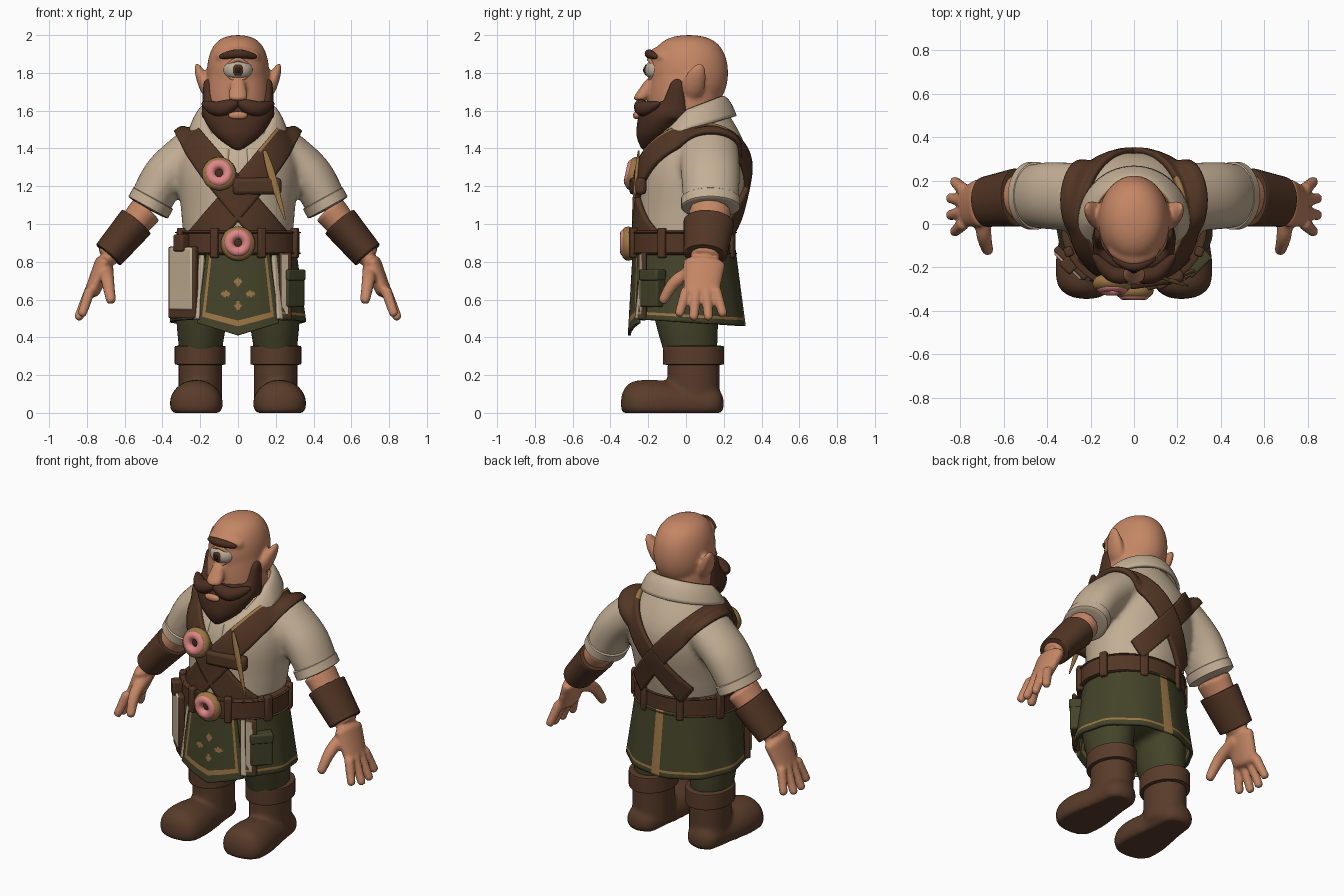
import bpy, bmesh, math
from math import sin, cos, pi, sqrt, radians
from mathutils import Vector
from mathutils.bvhtree import BVHTree

if "Cube" in bpy.data.objects:
    bpy.data.objects.remove(bpy.data.objects["Cube"])

UP, BACK, SIDE = Vector((0, 0, 1)), Vector((0, 1, 0)), Vector((1, 0, 0))
made = []


def material(name, red, green, blue):
    m = bpy.data.materials.new(name)
    m.use_nodes = True
    m.diffuse_color = (red, green, blue, 1)
    bsdf = m.node_tree.nodes["Principled BSDF"]
    bsdf.inputs["Base Color"].default_value = m.diffuse_color
    return m


SKIN = material("skin", .56, .24, .13)
CLOTH = material("cream cloth", .55, .43, .3)
LEATHER = material("brown leather", .085, .037, .018)
BOOT = material("boot leather", .1, .045, .023)
HAIR = material("dark hair", .07, .028, .015)
GREEN = material("green cloth", .057, .056, .022)
GOLD = material("gold trim", .33, .18, .06)
PINK = material("pink glaze", .72, .24, .23)
EYE = material("eye white", .5, .42, .32)
DARK = material("pupil", .02, .01, .01)


def spline(points, t):
    """Smooth curve through numbers or vectors, t from start to end."""
    last = len(points) - 1
    i = min(int(t * last), last - 1)
    f = t * last - i
    before, start, end, after = (points[max(0, min(last, i + k))] for k in (-1, 0, 1, 2))
    into, out = (end - before) / 2, (after - start) / 2
    bend = (end - start) * 3 - into * 2 - out
    twist = into + out - (end - start) * 2
    return start + into * f + bend * f * f + twist * f * f * f


def tube(path, radii, flat=1, cap=.05, ref=BACK, axis=None, seg=36, rows=24):
    """Skin along a path; flat scales the radius along ref, cap is the rounded share of each end."""
    path = [Vector(p) for p in path]
    verts, faces = [], []
    for i in range(rows + 1):
        t = (1 - cos(pi * i / rows)) / 2
        along = axis or spline(path, min(t + .01, 1)) - spline(path, max(t - .01, 0))
        side = ref.cross(along).normalized()
        across = along.cross(side).normalized()
        end = min(1, min(t, 1 - t) / cap)
        radius = max(spline(radii, t) * sqrt(1 - (1 - end) ** 2), .001)
        for k in range(seg):
            a = 2 * pi * k / seg
            verts.append(spline(path, t) + (side * cos(a) + across * sin(a) * flat) * radius)
    for i in range(rows):
        for k in range(seg):
            j = (k + 1) % seg
            faces.append((i * seg + k, i * seg + j, (i + 1) * seg + j, (i + 1) * seg + k))
    faces += [tuple(range(seg)), tuple(range(rows * seg, (rows + 1) * seg))]
    return verts, faces


def ball(centre, wide, deep, tall):
    c = Vector(centre)
    return tube([c - UP * tall, c + UP * tall], [wide, wide], deep / wide, cap=.5)


def both(geo):
    """A part and its mirror image."""
    return [geo, ([Vector((-v.x, v.y, v.z)) for v in geo[0]], geo[1])]


def build(name, geos, *mats, blend=0, mirror=False):
    """Make one object; blend is the voxel size that fuses its parts."""
    verts, faces = [], []
    for part_verts, part_faces in geos:
        faces += [tuple(i + len(verts) for i in face) for face in part_faces]
        verts += part_verts
    mesh = bpy.data.meshes.new(name)
    mesh.from_pydata(verts, [], faces)
    bm = bmesh.new()
    bm.from_mesh(mesh)
    bmesh.ops.recalc_face_normals(bm, faces=bm.faces)
    bm.to_mesh(mesh)
    bm.free()
    ob = bpy.data.objects.new(name, mesh)
    bpy.context.collection.objects.link(ob)
    for m in mats:
        mesh.materials.append(m)
    if blend:
        fuse = ob.modifiers.new("fuse", 'REMESH')
        fuse.mode, fuse.voxel_size, fuse.use_smooth_shade = 'VOXEL', blend, True
        ob.modifiers.new("soften", 'SMOOTH').iterations = 5
    if mirror:
        ob.modifiers.new("mirror", 'MIRROR')
    made.append(ob)
    return ob


def sheet(name, surface, nu, nv, thick, mats, rule):
    """Cloth over surface(u, v) with a colour rule per face."""
    verts = [Vector(surface(i / nu, j / nv)) for j in range(nv + 1) for i in range(nu + 1)]
    faces = [(a, a + 1, a + nu + 2, a + nu + 1)
             for j in range(nv) for a in range(j * (nu + 1), j * (nu + 1) + nu)]
    ob = build(name, [(verts, faces)], *mats)
    for k, face in enumerate(ob.data.polygons):
        face.material_index = rule((k % nu + .5) / nu, (k // nu + .5) / nv, face.center)
    solid = ob.modifiers.new("thickness", 'SOLIDIFY')
    solid.thickness, solid.offset = thick, 0


def finish(name, mat):
    ob = bpy.context.object
    ob.name = name
    ob.data.materials.append(mat)
    made.append(ob)


def box(name, place, size, mat, turn, bevel=.01):
    bpy.ops.mesh.primitive_cube_add(size=1, location=place, rotation=(0, 0, turn))
    bpy.context.object.scale = size
    bpy.ops.object.transform_apply(location=False, rotation=False)
    edge = bpy.context.object.modifiers.new("bevel", 'BEVEL')
    edge.width, edge.segments = bevel, 2
    finish(name, mat)


def torus(name, place, major, minor, mat, tilt):
    bpy.ops.mesh.primitive_torus_add(location=place, rotation=(tilt, 0, 0),
                                     major_radius=major, minor_radius=minor)
    finish(name, mat)


# Shirt with sleeves and rolled cuffs
shoulder, upper_arm, elbow = (Vector(p) for p in ((.2, .12, 1.42), (.38, .13, 1.26), (.48, .13, 1.08)))
wrist, knuckles = Vector((.7, .1, .82)), Vector((.78, .08, .62))
torso = tube([(0, -.02, .8), (0, .03, 1.2), (0, .08, 1.62)], [.27, .3, .31, .14], flat=.9, axis=UP)
sleeve = tube([shoulder, upper_arm, elbow], [.12, .12, .11], flat=1.3)
shirt = build("shirt", [torso, *both(sleeve)], CLOTH, blend=.018)
build("sleeve_cuffs", [tube([upper_arm.lerp(elbow, .65), elbow], [.12, .12], 1.3, cap=.2)], CLOTH, mirror=True)

# Arms, fanned fingers and bracers
arm = [tube([elbow, wrist], [.09, .06], flat=1.25), tube([wrist, knuckles], [.05, .04], flat=2.3, cap=.2)]
for k in range(4):
    fan = k - 1.5
    root = knuckles + BACK * fan * .05 + UP * .04
    tip = knuckles + BACK * fan * .08 + SIDE * (.08 - .02 * abs(fan)) - UP * (.14 - .02 * abs(fan))
    arm.append(tube([root, tip], [.03, .024], cap=.15))
arm.append(tube([wrist - UP * .05, (.69, -.05, .7), (.67, -.13, .58)], [.04, .035, .025], cap=.1, ref=SIDE))
build("arms", arm, SKIN, blend=.01, mirror=True)
build("bracers", [tube([elbow.lerp(wrist, .25), elbow.lerp(wrist, .95)], [.1, .085], 1.35)], LEATHER, mirror=True)


def arch(z, rise, reach, y=-.2):
    """Path bowed across the face."""
    return [(s * reach, y + .04 * s * s, z + rise * (1 - s * s)) for s in (-1, 0, 1)]


# Head with jaw, nose, brow ridge and pointed ears
skull = ball((0, .015, 1.8), .165, .208, .2)
jaw = tube([(0, -.01, 1.8), (0, 0, 1.42)], [.16, .17, .12], flat=1.1)
nose = tube([(0, -.18, 1.78), (0, -.245, 1.65)], [.03, .06], flat=.8, cap=.3, axis=UP)
ridge = tube(arch(1.885, .01, .12, -.155), [.02, .04, .02], cap=.2)
ear = tube([(.14, .02, 1.66), (.18, .045, 1.75), (.222, .08, 1.85)], [.02, .035, .03, .01], flat=1.7, cap=.1)
build("head", [skull, jaw, nose, ridge, *both(ear)], SKIN, blend=.011)

# Single eye with lids and brow
eye = Vector((0, -.155, 1.815))
build("eyeball", [ball(eye, .078, .063, .05)], EYE)
build("iris", [ball(eye - BACK * .053, .03, .014, .03)], HAIR)
build("pupil", [ball(eye - BACK * .062, .015, .01, .015)], DARK)
build("eyelids", [tube(arch(eye.z, rise, .085, -.195), [.006, .011, .006], cap=.1) for rise in (.056, -.056)], SKIN)
build("eyebrow", [tube(arch(1.885, .016, .1, -.195), [.01, .022, .022, .01], cap=.1)], HAIR)

# Beard, moustache, lip and open neck
beard = tube([(0, -.08, 1.65), (0, -.13, 1.54), (0, -.22, 1.39)], [.17, .19, .14, .02], flat=.74, axis=UP)
sideburn = tube([(.145, -.07, 1.55), (.163, -.04, 1.77)], [.05, .02], flat=1.7, cap=.2)
build("beard", [beard, *both(sideburn)], HAIR, blend=.012)
build("moustache", [tube([(0, -.24, 1.645), (.1, -.225, 1.61), (.19, -.14, 1.64)],
                         [.02, .04, .035, .01], cap=.1)], HAIR, mirror=True)
build("lower_lip", [ball((0, -.26, 1.575), .05, .02, .02)], SKIN)
build("open_neck", [ball((0, -.145, 1.4), .05, .035, .06)], SKIN)


# Folded collar with a gold rim
def collar(u, v):
    a = radians(168) * (2 * u - 1)
    drop = .07 if cos(a) > 0 else .19
    spread = .18 + .07 * v
    return spread * sin(a), .01 + spread * cos(a), 1.6 + drop * cos(a) - .1 * v * v


sheet("collar", collar, 56, 10, .018, [CLOTH, GOLD], lambda u, v, p: int(v < .15 and .2 < u < .8))

# Crossed straps: tilted loops cast inwards onto the shirt
bpy.context.view_layer.update()
surface = BVHTree.FromObject(shirt, bpy.context.evaluated_depsgraph_get())
for side, word in ((-1, "right"), (1, "left")):
    def strap(u, v):
        a = radians(275) * (v - .5)
        spoke = Vector((side * .35 * cos(a), .4 * sin(a), .42 * cos(a) + .04 * sin(a))).normalized()
        across = Vector((side * .42, 0, -.35)).normalized()
        width = .115 + .045 * max(0, -sin(a))
        centre = Vector((0, .05, 1.17)) + across * width * (u - .5)
        return surface.ray_cast(centre + spoke, -spoke)[0] + spoke * .012

    sheet(word + "_strap", strap, 10, 70, .03, [LEATHER, GOLD],
          lambda u, v, p: int(side > 0 and .3 < v < .62 and u < .1))

# Chest pouch, dagger and ring badges
box("chest_pouch", (.1, -.255, 1.2), (.26, .06, .09), LEATHER, radians(8), .02)
build("dagger", [tube([(.14, -.25, 1.39), (.25, -.285, 1.02)], [.01, .02, .014, .004], flat=.5)], GOLD)
for word, centre, tilt in (("chest", (-.1, -.275, 1.27), 1.35), ("belt", (0, -.305, .9), pi / 2)):
    centre = Vector(centre)
    torus(word + "_badge_base", centre - UP * .004, .057, .034, GOLD, tilt)
    torus(word + "_badge_glaze", centre - BACK * .018, .047, .027, PINK, tilt)
    build(word + "_badge_core", [ball(centre, .034, .015, .034)], HAIR)


# Belt with rims and loops
def hoop(name, low, high, radius, cap):
    build(name, [tube([(0, -.02, low), (0, -.02, high)], [radius, radius], .87, cap)], LEATHER)


hoop("belt", .83, .97, .325, .1)
hoop("belt_lower_rim", .83, .86, .335, .5)
hoop("belt_upper_rim", .94, .97, .335, .5)
for k in range(8):
    a = pi * (k + .5) / 4
    box("belt_loop", (.325 * sin(a), -.02 - .28 * cos(a), .9), (.045, .04, .16), LEATHER, a)


# Coat skirt, open at the front
def skirt(u, v):
    a = radians(36 + 288 * u)
    fold = 1 + .015 * v * sin(10 * a)
    return ((.3 + .05 * v) * fold * sin(a), -.01 - (.265 + .05 * v) * fold * cos(a),
            .86 - v * (.38 - .02 * cos(a)))


def skirt_trim(u, v, p):
    if min(u, 1 - u) < .02:
        return 2
    return int(.88 < v < .93 or abs(u - .5) < .013)


sheet("coat_skirt", skirt, 120, 28, .018, [GREEN, GOLD, CLOTH], skirt_trim)


# Pointed apron with border and emblem
def apron(u, v):
    s = 2 * u - 1
    x = s * (.165 + .05 * v)
    return x, -.275 - .025 * v + 1.1 * x * x, .85 - v * (.44 - .065 * abs(s))


def apron_trim(u, v, p):
    x, z = abs(p.x), abs(p.z - .63)
    petals = min(1.4 * x + abs(z - .065), 1.4 * z + abs(x - .065)) < .028
    return int(petals or .83 < max(abs(2 * u - 1), v) < .89)


sheet("apron", apron, 56, 56, .016, [GREEN, GOLD], apron_trim)


# Pouch on the left hip, ledger on the right, paper strip by the apron
def hip_box(name, side, out, height, size, mat):
    box(name, (side * (.28 + out), -.17 - out, height), size, mat, side * pi / 4)


hip_box("hip_pouch", 1, .005, .66, (.13, .07, .2), GREEN)
hip_box("pouch_flap", 1, .007, .73, (.135, .075, .06), GREEN)
hip_box("ledger_cover", -1, .01, .69, (.2, .035, .38), LEATHER)
hip_box("ledger_page", -1, .02, .71, (.175, .025, .33), CLOTH)
hip_box("ledger_hanger", -1, .02, .9, (.07, .06, .09), LEATHER)
box("paper_backing", (.25, -.225, .67), (.07, .02, .36), LEATHER, .4)
box("paper_strip", (.245, -.235, .68), (.04, .015, .32), CLOTH, .4, .003)

# Trousers
leg = tube([(.17, 0, .75), (.19, 0, .55), (.2, .03, .3)], [.14, .14, .11], flat=1.25)
build("trousers", [ball((0, 0, .75), .28, .23, .2), *both(leg)], GREEN, blend=.02)


# Boots with flat soles and cuffs
def ankle(low, high, radius, cap):
    return tube([(.2, .04, low), (.2, .04, high)], [radius, radius], 1.2, cap)


foot = tube([(.21, .2, .05), (.225, -.345, .05)], [.1, .11, .14, .12], flat=.9, cap=.2, ref=UP)
for v in foot[0]:
    v.z = max(v.z, 0)
build("boots", [ankle(.03, .3, .115, .05), foot], BOOT, blend=.014, mirror=True)
build("boot_cuffs", [ankle(.25, .36, .135, .12)], BOOT, mirror=True)

# Smooth shading with kept edges
bpy.ops.object.select_all(action='DESELECT')
for ob in made:
    ob.select_set(True)
bpy.context.view_layer.objects.active = made[0]
bpy.ops.object.shade_smooth_by_angle(angle=radians(45))
